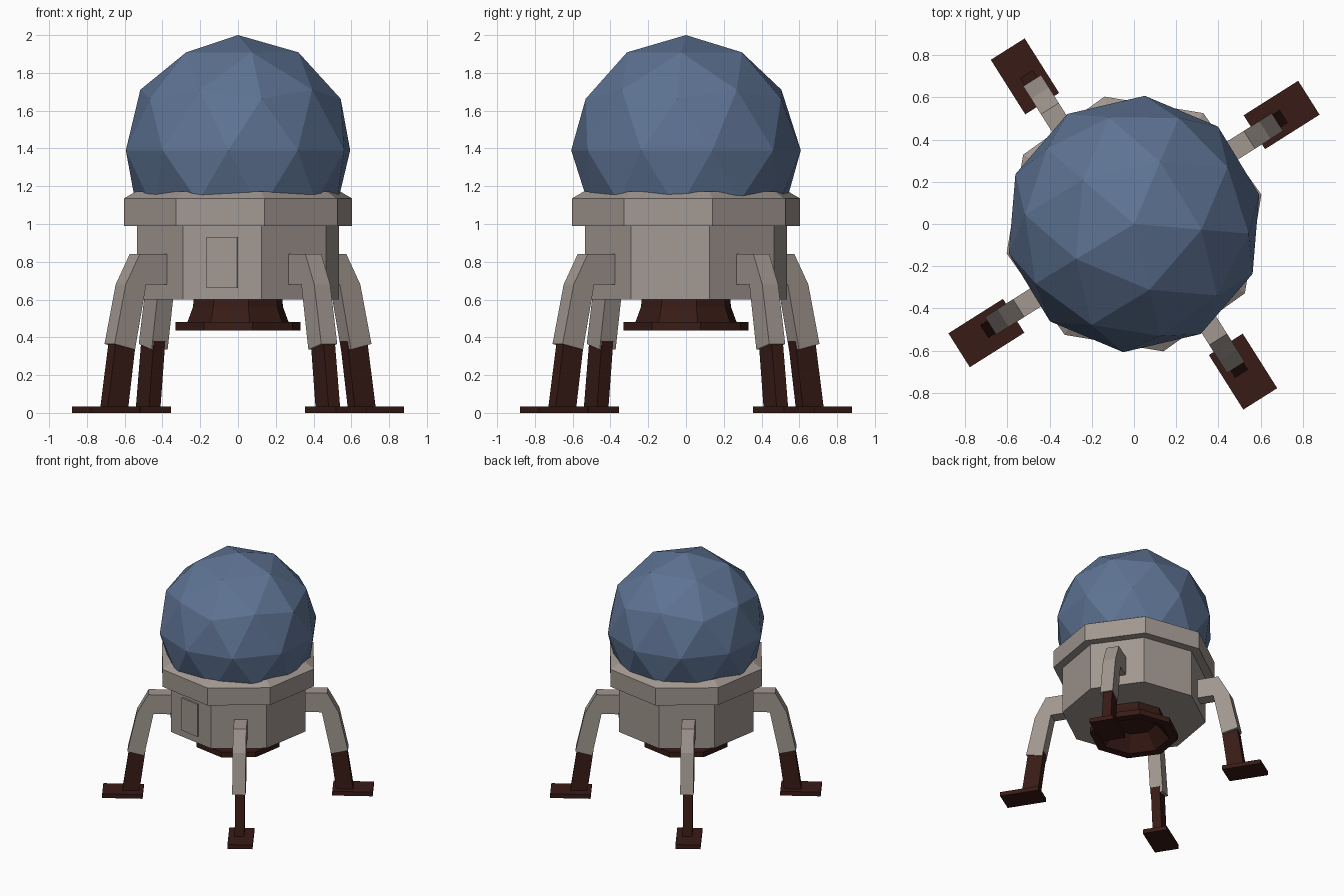
import bpy, bmesh
from math import sin, cos, radians, pi
from mathutils import Matrix, Vector

if "Cube" in bpy.data.objects:
    bpy.data.objects.remove(bpy.data.objects["Cube"])


def material(name, rgb):
    m = bpy.data.materials.new(name)
    m.diffuse_color = (*rgb, 1)
    m.use_nodes = True
    m.node_tree.nodes["Principled BSDF"].inputs["Base Color"].default_value = m.diffuse_color
    return m


BLUE = material("blue_panels", (0.11, 0.17, 0.29))
BEIGE = material("warm_grey", (0.36, 0.31, 0.28))
DARK = material("dark_brown", (0.04, 0.011, 0.008))
PHASE = radians(13)       # turn of the octagonal body
LEG_TURN = radians(32.3)  # turn of the first leg


def finish(name, bm, mat):
    bmesh.ops.remove_doubles(bm, verts=bm.verts[:], dist=1e-5)
    bmesh.ops.recalc_face_normals(bm, faces=bm.faces[:])
    me = bpy.data.meshes.new(name)
    bm.to_mesh(me)
    bm.free()
    me.materials.append(mat)
    ob = bpy.data.objects.new(name, me)
    bpy.context.collection.objects.link(ob)
    return ob


def lathe(name, profile, mat, sides=8):
    """Closed solid from a bottom-to-top (radius, z) profile that starts and ends flat."""
    bm = bmesh.new()
    rings = []
    for r, z in profile:
        rings.append([bm.verts.new((r * cos(PHASE + 2 * pi * i / sides),
                                    r * sin(PHASE + 2 * pi * i / sides), z))
                      for i in range(sides)])
    for a, b in zip(rings, rings[1:]):
        for i in range(sides):
            j = (i + 1) % sides
            bm.faces.new((a[i], a[j], b[j], b[i]))
    bm.faces.new(rings[0])
    bm.faces.new(rings[-1])
    return finish(name, bm, mat)


def leg_part(name, profile, offset, width, mat, turn):
    """Extrude an (outward, z) profile sideways and turn it around z."""
    bm = bmesh.new()
    face = bm.faces.new([bm.verts.new((r, offset - width / 2, z)) for r, z in profile])
    out = bmesh.ops.extrude_face_region(bm, geom=[face])
    moved = [g for g in out["geom"] if isinstance(g, bmesh.types.BMVert)]
    bmesh.ops.translate(bm, verts=moved, vec=Vector((0, width, 0)))
    bm.transform(Matrix.Rotation(turn, 4, 'Z'))
    return finish(name, bm, mat)


# Faceted dome
bpy.ops.mesh.primitive_ico_sphere_add(subdivisions=2, radius=0.61,
                                      location=(0, 0, 1.39),
                                      rotation=(0, 0, radians(-4.8)))
dome = bpy.context.object
dome.name = "dome"
dome.data.materials.append(BLUE)

# Octagonal hull, and the collar holding the dome
lathe("hull", [(0.55, 0.60), (0.55, 1.0)], BEIGE)
lathe("collar", [(0.62, 0.99), (0.62, 1.135), (0.555, 1.172)], BEIGE)

# Engine nozzle with a hollow underside
lathe("nozzle", [(0.17, 0.55), (0.27, 0.435), (0.34, 0.435), (0.34, 0.48),
                 (0.275, 0.48), (0.245, 0.56), (0.24, 0.605)], DARK)

# Hatch on the front face of the hull
bm = bmesh.new()
bmesh.ops.create_cube(bm, size=1, matrix=Matrix.Rotation(radians(-99.5), 4, 'Z')
                      @ Matrix.Translation((0.508, 0, 0.795))
                      @ Matrix.Diagonal((0.03, 0.165, 0.27, 1)))
finish("hatch", bm, BEIGE)

# Four legs: bent thigh, shin and foot plate
THIGH = [(0.50, 0.84), (0.676, 0.84), (0.763, 0.68), (0.833, 0.365),
         (0.705, 0.335), (0.635, 0.68), (0.505, 0.68)]
SHIN = [(0.695, 0.38), (0.82, 0.38), (0.874, 0.02), (0.744, 0.02)]
FOOT = [(0.715, 0), (1.021, 0), (1.021, 0.035), (0.715, 0.035)]
for i in range(4):
    turn = LEG_TURN + i * pi / 2
    leg_part(f"leg_thigh_{i + 1}", THIGH, 0.045, 0.10, BEIGE, turn)
    leg_part(f"leg_shin_{i + 1}", SHIN, 0.052, 0.072, DARK, turn)
    leg_part(f"foot_{i + 1}", FOOT, 0.063, 0.19, DARK, turn)
